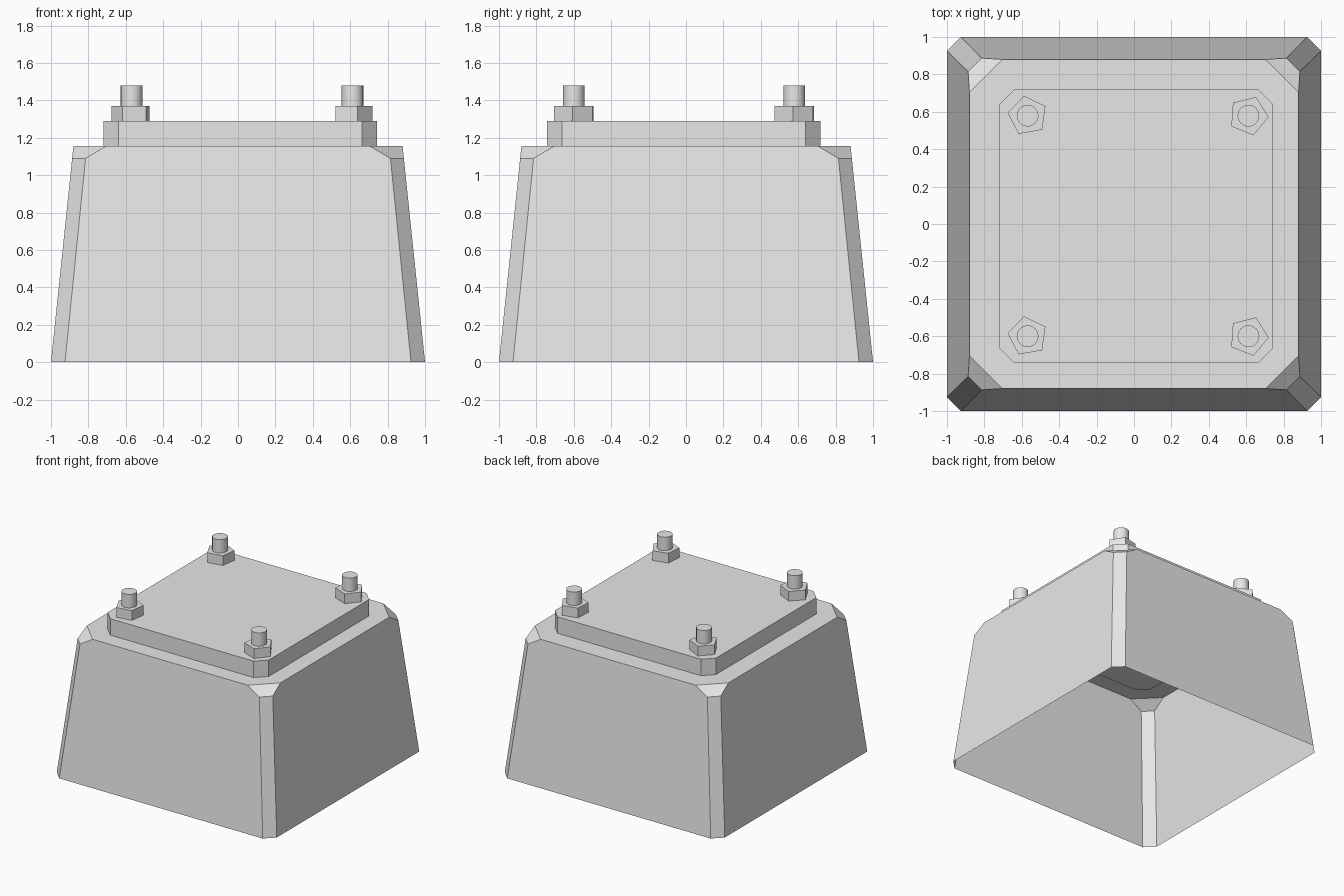
import bpy, bmesh, math

cube = bpy.data.objects.get("Cube")
if cube:
    bpy.data.objects.remove(cube, do_unlink=True)

GREY = (0.8, 0.8, 0.8, 1.0)
grey = bpy.data.materials.new("light grey")
grey.use_nodes = True
grey.diffuse_color = GREY
grey.node_tree.nodes["Principled BSDF"].inputs["Base Color"].default_value = GREY


def octagon(half, flat, z, cx=0.0, cy=0.0):
    """Square ring with cut corners; flat is the half length of a straight side."""
    quarter = [(half, -flat), (half, flat)]
    ring = []
    for _ in range(4):
        ring += [(cx + x, cy + y, z) for x, y in quarter]
        quarter = [(-y, x) for x, y in quarter]
    return ring


def polygon(radius, sides, z, cx, cy, turn=0.0):
    angles = [turn + math.tau * i / sides for i in range(sides)]
    return [(cx + radius * math.cos(a), cy + radius * math.sin(a), z) for a in angles]


def loft(name, rings, bottom=True, smooth=False):
    """Skin a stack of rings, cap it, and merge coplanar faces."""
    bm = bmesh.new()
    loops = [[bm.verts.new(p) for p in ring] for ring in rings]
    for low, high in zip(loops, loops[1:]):
        n = len(low)
        for i in range(n):
            j = (i + 1) % n
            bm.faces.new((low[i], low[j], high[j], high[i]))
    bm.faces.new(loops[-1])
    if bottom:
        bm.faces.new(loops[0][::-1])
    bmesh.ops.dissolve_limit(bm, angle_limit=math.radians(1),
                             verts=bm.verts[:], edges=bm.edges[:])
    mesh = bpy.data.meshes.new(name)
    bm.to_mesh(mesh)
    bm.free()
    mesh.materials.append(grey)
    obj = bpy.data.objects.new(name, mesh)
    bpy.context.collection.objects.link(obj)
    if smooth:
        bpy.ops.object.select_all(action='DESELECT')
        obj.select_set(True)
        bpy.context.view_layer.objects.active = obj
        bpy.ops.object.shade_smooth_by_angle(angle=math.radians(35))
    return obj


# Tapered hollow housing, open underneath, with cut upper corners
TOP = 1.155
SHOULDER = 1.09
shoulder_half = 1 - 0.12 * SHOULDER / TOP
loft("housing", [octagon(1.0, 0.925, 0.0),
                 octagon(shoulder_half, 0.815, SHOULDER),
                 octagon(0.88, 0.705, TOP)], bottom=False)

# Raised cover plate, set slightly off centre and sunk through the top
PLATE_TOP = 1.29
loft("cover_plate", [octagon(0.732, 0.652, z, 0.012, -0.012)
                     for z in (TOP - 0.006, PLATE_TOP)])

# Five-sided nuts with round bolt ends
NUT_TOP, BOLT_TOP = 1.37, 1.48
for side, x, turn in (("right", -0.569, 28), ("left", 0.612, 68)):
    for end, y in (("front", -0.6), ("back", 0.579)):
        loft(f"nut_{end}_{side}",
             [polygon(0.108, 5, z, x, y, math.radians(turn)) for z in (PLATE_TOP, NUT_TOP)])
        loft(f"bolt_{end}_{side}",
             [polygon(0.058, 24, z, x, y) for z in (NUT_TOP, BOLT_TOP)], smooth=True)
